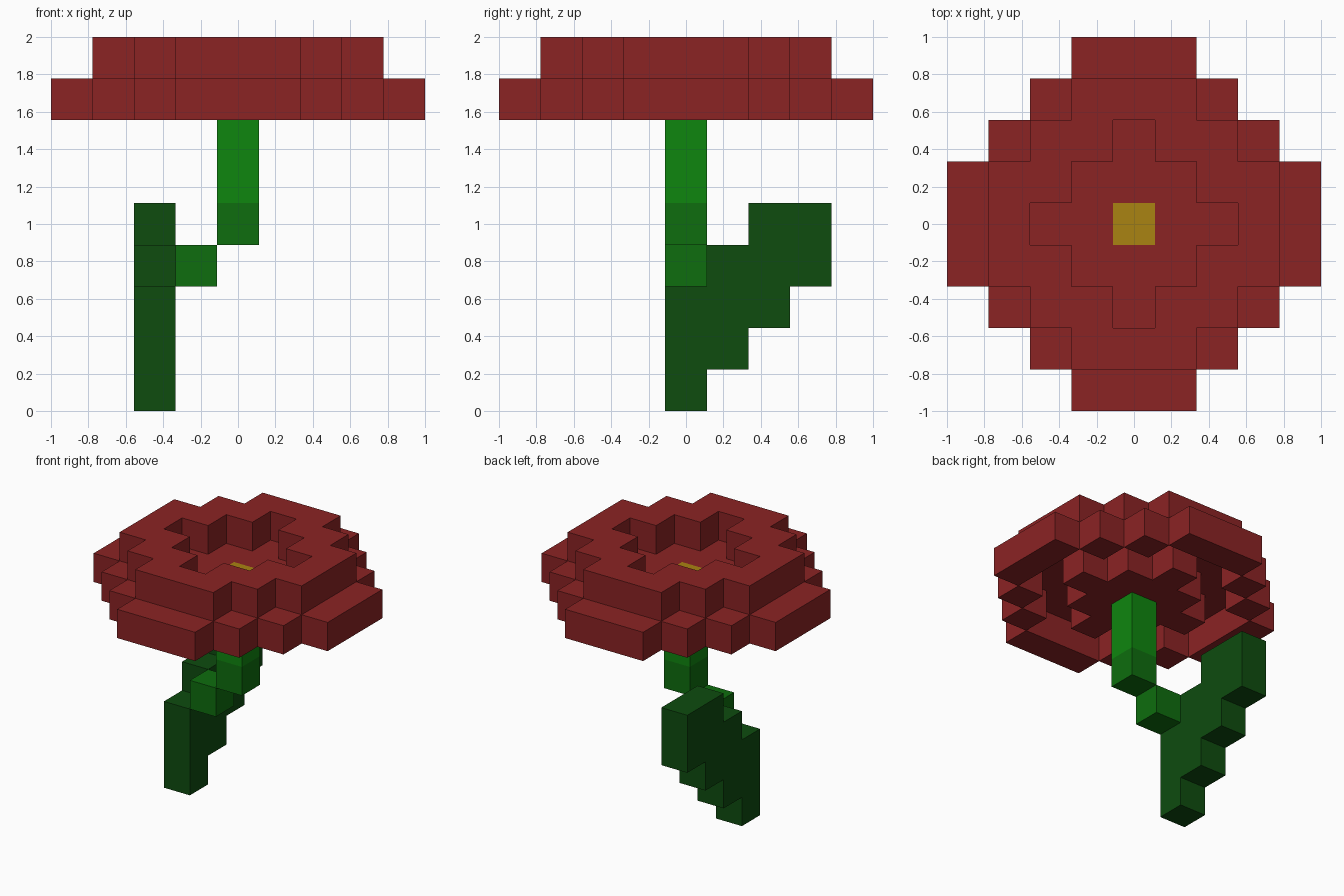
import bpy
import bmesh
from mathutils import Vector

cube = bpy.data.objects.get("Cube")
if cube:
    bpy.data.objects.remove(cube, do_unlink=True)

UNIT = 2 / 9  # edge of one block


def srgb(r, g, b):
    def lin(c):
        c /= 255
        return c / 12.92 if c <= 0.04045 else ((c + 0.055) / 1.055) ** 2.4
    return (lin(r), lin(g), lin(b), 1.0)


def material(name, color):
    m = bpy.data.materials.new(name)
    m.use_nodes = True
    m.diffuse_color = color
    bsdf = next(n for n in m.node_tree.nodes if n.type == 'BSDF_PRINCIPLED')
    bsdf.inputs["Base Color"].default_value = color
    return m


red = material("petal red", srgb(139, 35, 36))
yellow = material("pollen yellow", srgb(170, 131, 18))
bright = material("bright green", srgb(15, 134, 15))
medium = material("medium green", srgb(14, 109, 14))
dark = material("dark green", srgb(14, 76, 15))

# Block cells (x, y, z); x and y count from the flower's axis
R = range(-4, 5)
flat = [(i, j, abs(i) + abs(j), max(abs(i), abs(j))) for i in R for j in R]

parts = {
    # raised ring of petals around the open middle
    "petal_ring": (red, {(i, j, 8) for i, j, s, m in flat if 3 <= s <= 4 and m <= 3}),
    # outer petals drooping one step lower
    "petal_rim": (red, {(i, j, 7) for i, j, s, m in flat if s <= 5 and (s == 5 or m == 4)}),
    # floor of the bloom
    "bloom_floor": (red, {(i, j, 7) for i, j, s, m in flat if 1 <= s <= 2}),
    "bloom_center": (yellow, {(0, 0, 7)}),
    # stem
    "upper_stem": (bright, {(0, 0, 5), (0, 0, 6)}),
    "lower_stem": (medium, {(0, 0, 4)}),
    "stem_joint": (medium, {(-1, 0, 3)}),
    # leaf: (height, first, last) rows stepping up towards the back
    "leaf": (dark, {(-2, j, k)
                    for k, a, b in ((0, 0, 0), (1, 0, 1), (2, 0, 2), (3, 1, 3), (4, 2, 3))
                    for j in range(a, b + 1)}),
}
filled = set().union(*(cells for _, cells in parts.values()))


def build_blocks(name, mat, cells):
    """Make the outer faces of a group of blocks, leaving out touching sides."""
    bm = bmesh.new()
    for cell in sorted(cells):
        center = Vector((cell[0], cell[1], cell[2] + 0.5))
        for axis in range(3):
            for sign in (-1, 1):
                n = Vector((0, 0, 0))
                n[axis] = sign
                if tuple(int(c + d) for c, d in zip(cell, n)) in filled:
                    continue
                u = Vector((0, 0, 0))
                u[(axis + 1) % 3] = 0.5
                v = n.cross(u)
                mid = center + n * 0.5
                bm.faces.new([bm.verts.new((mid + p) * UNIT)
                              for p in (-u - v, u - v, u + v, -u + v)])
    bmesh.ops.remove_doubles(bm, verts=bm.verts, dist=0.001)
    mesh = bpy.data.meshes.new(name)
    bm.to_mesh(mesh)
    bm.free()
    mesh.materials.append(mat)
    obj = bpy.data.objects.new(name, mesh)
    bpy.context.collection.objects.link(obj)


for part, (mat, cells) in parts.items():
    build_blocks(part, mat, cells)
